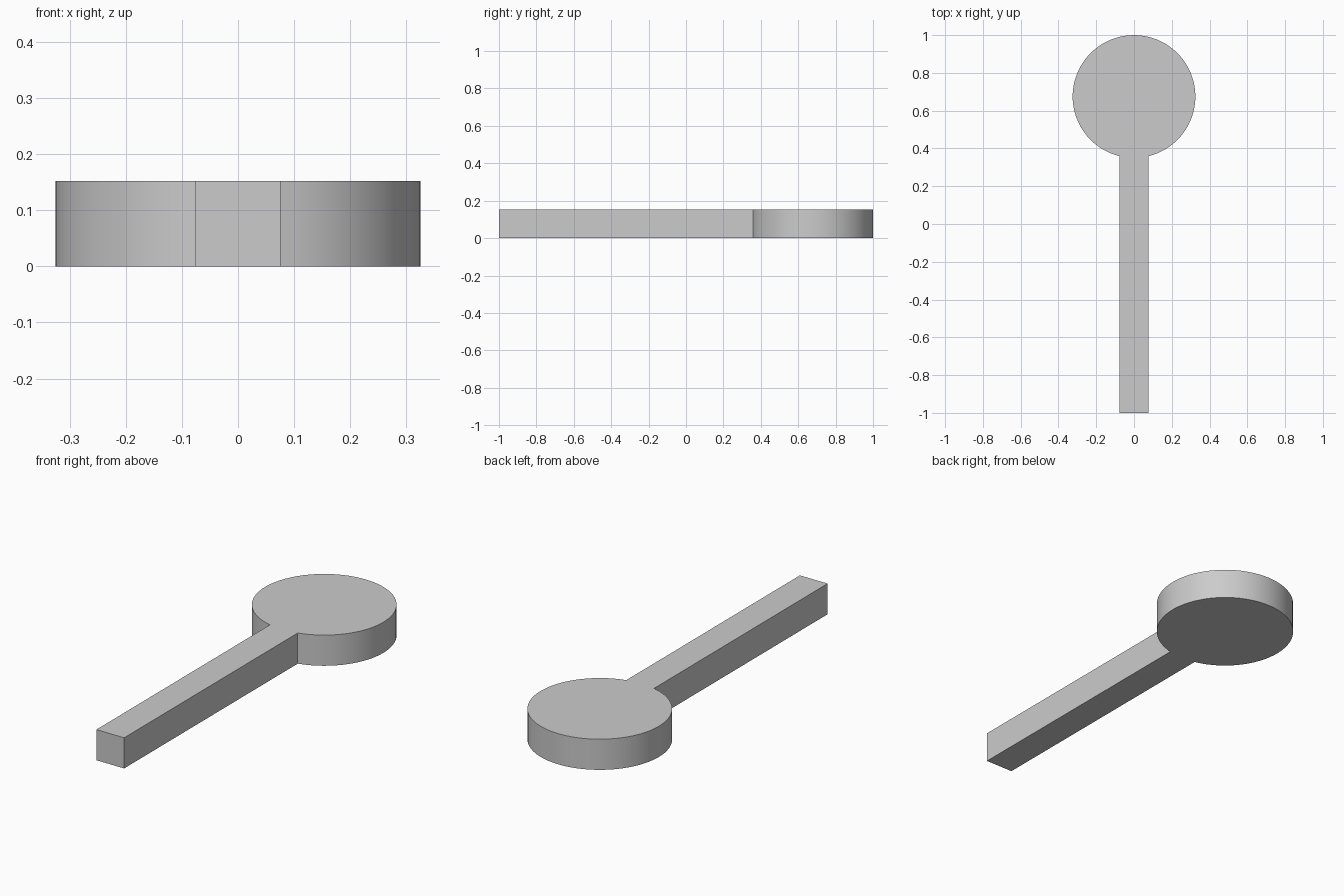
import bpy
import bmesh
import math

cube = bpy.data.objects.get("Cube")
if cube:
    bpy.data.objects.remove(cube, do_unlink=True)

RADIUS = 0.325
CENTRE_Y = 1 - RADIUS
HALF_WIDTH = 0.076
HEIGHT = 0.152
SEGMENTS = 64

# Single plain grey
grey = bpy.data.materials.new("plain grey")
grey.use_nodes = True
colour = (0.6, 0.6, 0.6, 1)
grey.diffuse_color = colour
grey.node_tree.nodes["Principled BSDF"].inputs["Base Color"].default_value = colour

# Outline: round head running from one side of the handle to the other, then the handle end
gap = math.asin(HALF_WIDTH / RADIUS)
start = -math.pi / 2 + gap
sweep = 2 * (math.pi - gap)
outline = [(-HALF_WIDTH, -1), (HALF_WIDTH, -1)]
for i in range(SEGMENTS + 1):
    a = start + sweep * i / SEGMENTS
    outline.append((RADIUS * math.cos(a), CENTRE_Y + RADIUS * math.sin(a)))

# Extrude the outline into one solid paddle
bm = bmesh.new()
base = bm.faces.new([bm.verts.new((x, y, 0)) for x, y in outline])
extruded = bmesh.ops.extrude_face_region(bm, geom=[base], use_keep_orig=True)
top_verts = [v for v in extruded["geom"] if isinstance(v, bmesh.types.BMVert)]
bmesh.ops.translate(bm, verts=top_verts, vec=(0, 0, HEIGHT))
bmesh.ops.recalc_face_normals(bm, faces=bm.faces)

mesh = bpy.data.meshes.new("round_head_paddle")
bm.to_mesh(mesh)
bm.free()
mesh.materials.append(grey)
paddle = bpy.data.objects.new("round_head_paddle", mesh)
bpy.context.collection.objects.link(paddle)

# Smooth rim with sharp edges kept
bpy.ops.object.select_all(action="DESELECT")
paddle.select_set(True)
bpy.context.view_layer.objects.active = paddle
bpy.ops.object.shade_smooth_by_angle(angle=math.radians(30))
